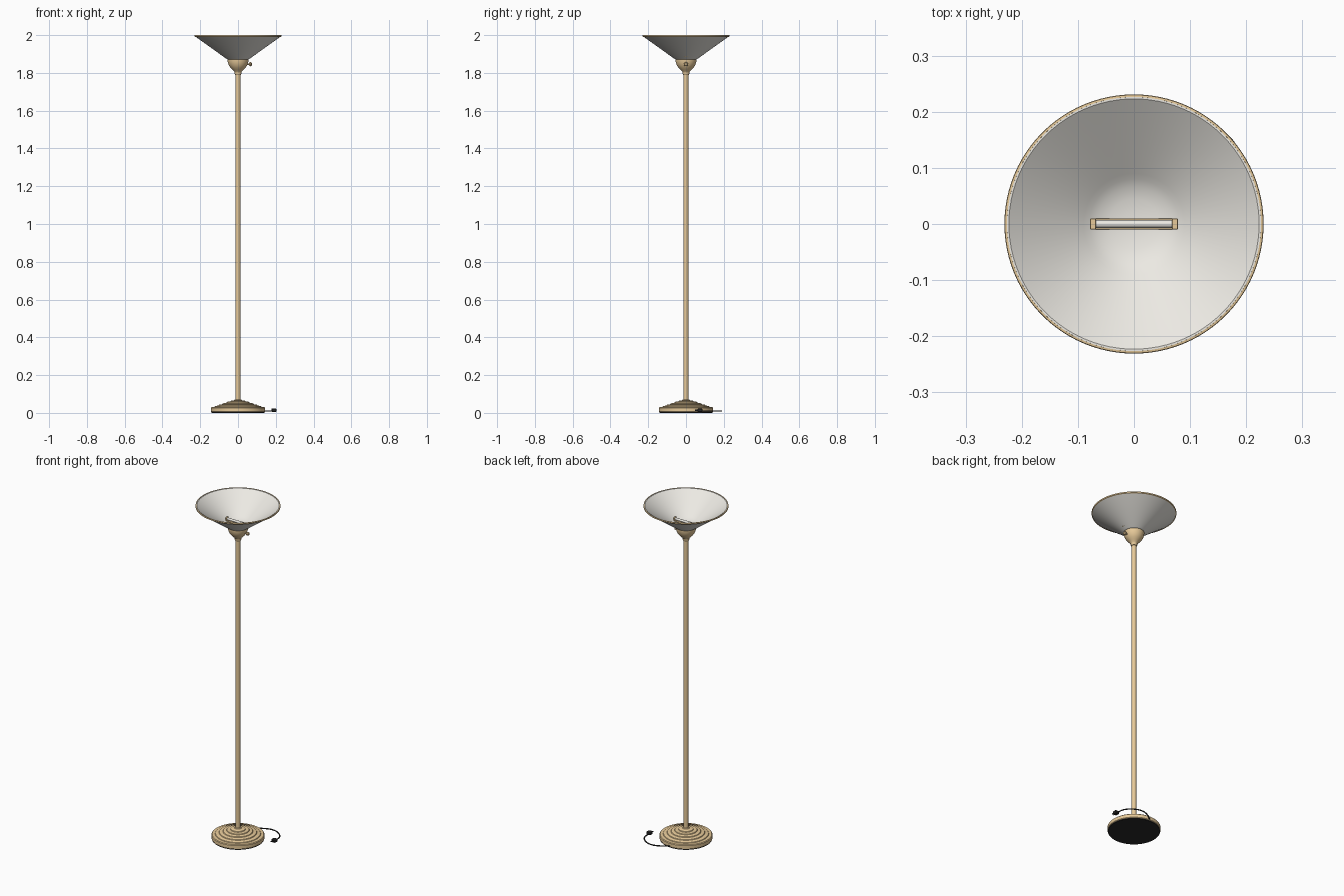
import bpy, math
from mathutils import Vector

if "Cube" in bpy.data.objects:
    bpy.data.objects.remove(bpy.data.objects["Cube"])


def material(name, rgb):
    m = bpy.data.materials.new(name)
    m.diffuse_color = (*rgb, 1)
    m.use_nodes = True
    m.node_tree.nodes["Principled BSDF"].inputs["Base Color"].default_value = m.diffuse_color
    return m


BRASS = material("brass", (0.80, 0.59, 0.32))
GLASS = material("frosted_glass", (0.84, 0.82, 0.77))
BLACK = material("black_rubber", (0.02, 0.02, 0.02))


def finish(ob, name, mat, angle=30):
    ob.name = name
    ob.data.materials.append(mat)
    if ob.type == 'MESH':
        bpy.ops.object.select_all(action='DESELECT')
        ob.select_set(True)
        bpy.context.view_layer.objects.active = ob
        bpy.ops.object.shade_smooth_by_angle(angle=math.radians(angle))
    return ob


def lathe(name, profile, mat, n=64, loc=(0, 0, 0), rot=(0, 0, 0), angle=30):
    """Revolve (radius, z) points about z; zero radius becomes a pole."""
    verts, faces, rings = [], [], []
    for r, z in profile:
        count = 1 if r == 0 else n
        rings.append([len(verts) + i for i in range(count)])
        verts += [(r * math.cos(2 * math.pi * i / n), r * math.sin(2 * math.pi * i / n), z)
                  for i in range(count)]
    for a, b in zip(rings, rings[1:]):
        for i in range(n):
            j = (i + 1) % n
            quad = [a[i % len(a)], a[j % len(a)], b[j % len(b)], b[i % len(b)]]
            faces.append(list(dict.fromkeys(quad)))
    me = bpy.data.meshes.new(name)
    me.from_pydata(verts, [], faces)
    ob = bpy.data.objects.new(name, me)
    bpy.context.collection.objects.link(ob)
    ob.location, ob.rotation_euler = loc, rot
    return finish(ob, name, mat, angle)


def box(name, loc, size, mat, rot_z=0, bevel=0.0015):
    bpy.ops.mesh.primitive_cube_add(size=1, location=loc, rotation=(0, 0, rot_z))
    ob = bpy.context.object
    ob.scale = size
    bpy.ops.object.transform_apply(location=False, rotation=False, scale=True)
    b = ob.modifiers.new("bevel", 'BEVEL')
    b.width, b.segments = bevel, 2
    return finish(ob, name, mat)


# Weighted base: floor pad, thick rim and rising steps
lathe("base_pad", [(0, 0), (0.141, 0), (0.141, 0.006), (0, 0.006)], BLACK)
base = [(0, 0.004), (0.141, 0.004), (0.144, 0.007), (0.144, 0.026), (0.140, 0.030)]
for r, z in [(0.122, 0.030), (0.101, 0.038), (0.080, 0.045), (0.060, 0.052), (0.040, 0.058)]:
    base += [(r + 0.002, z + 0.001), (r, z + 0.005), (r - 0.004, z + 0.007)]
base += [(0.020, 0.067), (0.017, 0.070), (0, 0.070)]
lathe("base", base, BRASS, angle=25)

# Pole
lathe("pole", [(0, 0.06), (0.0125, 0.06), (0.0125, 1.81), (0, 1.81)], BRASS, 32)

# Collar and cup holding the shade
lathe("cup", [(0, 1.790), (0.015, 1.790), (0.018, 1.795), (0.018, 1.803), (0.021, 1.808),
              (0.029, 1.816), (0.040, 1.827), (0.049, 1.841), (0.054, 1.856),
              (0.056, 1.870), (0.056, 1.876), (0, 1.876)], BRASS)

# Switch knob on the right side of the cup
lathe("switch_knob", [(0, 0), (0.004, 0), (0.004, 0.015), (0.009, 0.017), (0.011, 0.021),
                      (0.010, 0.027), (0.006, 0.030), (0, 0.030)], BRASS, 24,
      loc=(0.043, 0, 1.846), rot=(0, math.pi / 2, 0))

# Glass bowl with a rounded floor and a wall thickness
lathe("shade", [(0, 1.872), (0.056, 1.872), (0.062, 1.875), (0.228, 1.994), (0.228, 1.998),
                (0.223, 1.998), (0.090, 1.901), (0.080, 1.894), (0.066, 1.886),
                (0.045, 1.880), (0.022, 1.877), (0, 1.876)], GLASS, 96)

# Brass rim band round the lip
lathe("shade_rim", [(0.226, 1.990), (0.230, 1.992), (0.231, 1.996), (0.230, 1.9995),
                    (0.2265, 2.0), (0.226, 1.990)], BRASS, 96)

# Tube bulb lying between two end brackets
lathe("bulb", [(0, -0.07), (0.007, -0.07), (0.007, 0.07), (0, 0.07)], GLASS, 24,
      loc=(0, 0, 1.900), rot=(0, math.pi / 2, 0))
box("bulb_tray", (0, 0, 1.889), (0.146, 0.020, 0.004), BRASS)
for side, s in (("left", -1), ("right", 1)):
    box("bulb_bracket_" + side, (s * 0.073, 0, 1.897), (0.010, 0.020, 0.024), BRASS)

# Power cord curling out of the back of the base
path = [(0.0, 0.135), (0.05, 0.172), (0.105, 0.186), (0.155, 0.165), (0.186, 0.125), (0.188, 0.085)]
cu = bpy.data.curves.new("cord", 'CURVE')
cu.dimensions = '3D'
cu.bevel_depth, cu.bevel_resolution, cu.resolution_u = 0.0035, 3, 8
cu.use_fill_caps = True
sp = cu.splines.new('BEZIER')
sp.bezier_points.add(len(path) - 1)
for bp, (x, y) in zip(sp.bezier_points, path):
    bp.co = Vector((x, y, 0.010))
    bp.handle_left_type = bp.handle_right_type = 'AUTO'
cord = bpy.data.objects.new("cord", cu)
bpy.context.collection.objects.link(cord)
finish(cord, "cord", BLACK)

# Plug with two prongs
box("plug", (0.190, 0.074, 0.014), (0.026, 0.026, 0.017), BLACK, bevel=0.003)
for side, s in (("left", -1), ("right", 1)):
    box("plug_prong_" + side, (0.190 + s * 0.006, 0.055, 0.014), (0.002, 0.014, 0.006), BLACK, bevel=0.0004)
